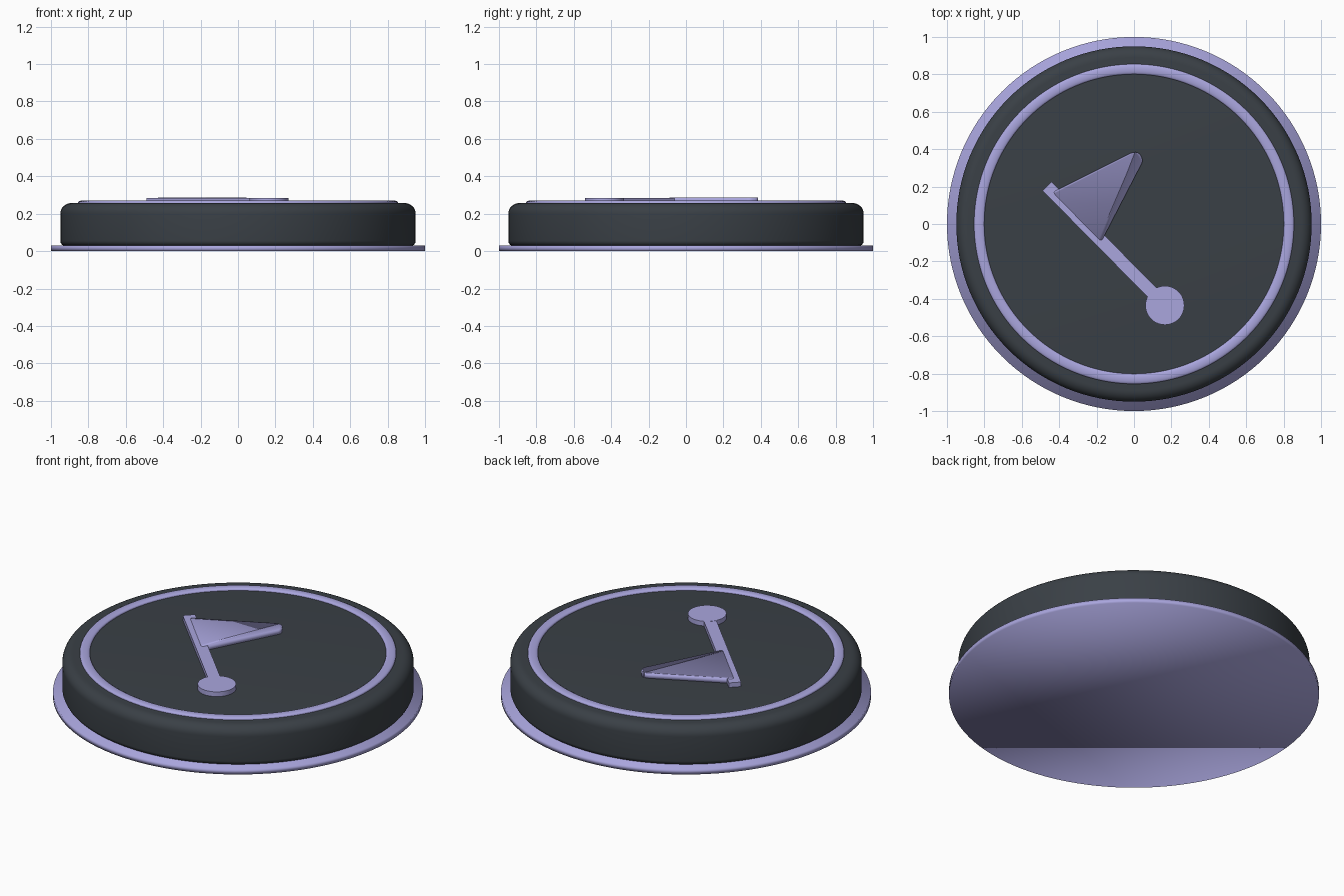
import bpy, math
from mathutils import Vector

cube = bpy.data.objects.get("Cube")
if cube:
    bpy.data.objects.remove(cube)


def material(name, rgb):
    m = bpy.data.materials.new(name)
    m.use_nodes = True
    m.diffuse_color = (*rgb, 1)
    m.node_tree.nodes["Principled BSDF"].inputs["Base Color"].default_value = (*rgb, 1)
    return m


LAVENDER = material("lavender", (0.40, 0.38, 0.73))
CHARCOAL = material("charcoal", (0.042, 0.051, 0.061))


def add_mesh(name, verts, faces, mat):
    me = bpy.data.meshes.new(name)
    me.from_pydata(verts, [], faces)
    me.materials.append(mat)
    ob = bpy.data.objects.new(name, me)
    bpy.context.collection.objects.link(ob)
    return ob


def smooth(ob, angle=None):
    bpy.ops.object.select_all(action='DESELECT')
    ob.select_set(True)
    bpy.context.view_layer.objects.active = ob
    if angle is None:
        bpy.ops.object.shade_smooth()
    else:
        bpy.ops.object.shade_smooth_by_angle(angle=math.radians(angle))


def prism(name, outline, z0, z1, mat):
    """Extrude a counter-clockwise outline from z0 to z1."""
    n = len(outline)
    verts = [(x, y, z) for z in (z0, z1) for x, y in outline]
    faces = [tuple(reversed(range(n))), tuple(range(n, 2 * n))]
    faces += [(i, (i + 1) % n, n + (i + 1) % n, n + i) for i in range(n)]
    return add_mesh(name, verts, faces, mat)


def circle(r, n, cx=0, cy=0):
    return [(cx + r * math.cos(math.tau * i / n), cy + r * math.sin(math.tau * i / n))
            for i in range(n)]


def lathe(name, profile, mat, closed=False, n=128):
    """Spin an (r, z) profile; open profiles get flat caps."""
    k = len(profile)
    verts = [(x, y, z) for r, z in profile for x, y in circle(r, n)]
    faces = []
    for j in range(k if closed else k - 1):
        a, b = j * n, (j + 1) % k * n
        faces += [(a + i, a + (i + 1) % n, b + (i + 1) % n, b + i) for i in range(n)]
    if not closed:
        faces += [tuple(reversed(range(n))), tuple(range((k - 1) * n, k * n))]
    return add_mesh(name, verts, faces, mat)


def arc(cx, cz, rx, rz, start, end, steps=8):
    angles = [math.radians(start + (end - start) * i / steps) for i in range(steps + 1)]
    return [(cx + rx * math.cos(a), cz + rz * math.sin(a)) for a in angles]


# Thin base flange, softly shaded across its edge
smooth(lathe("base_flange", [(1, 0), (1, 0.03)], LAVENDER))

# Round body with soft rims
body = arc(0.915, 0.055, 0.035, 0.03, -90, 0) + arc(0.89, 0.2, 0.06, 0.057, 0, 90)
smooth(lathe("body", body, CHARCOAL), 40)

# Raised ring on the top
ring = [(0.855, 0.24)] + arc(0.828, 0.262, 0.027, 0.009, 0, 180) + [(0.801, 0.24)]
smooth(lathe("top_ring", ring, LAVENDER, closed=True), 60)

# Flag pole, running diagonally down to its round foot
top, foot = Vector((-0.465, 0.202)), Vector((0.165, -0.435))
side = Vector((1, 1)).normalized() * 0.034
pole = [top + side, top - side, foot - side, foot + side]
smooth(prism("pole", [tuple(p) for p in pole], 0.25, 0.284, LAVENDER), 30)
smooth(prism("pole_foot", circle(0.104, 48, *foot), 0.25, 0.285, LAVENDER), 30)


def rounded(corners, radius, steps=4):
    """Round every corner of a polygon with a quadratic curve."""
    pts = []
    for i, c in enumerate(corners):
        p, q = corners[i - 1], corners[(i + 1) % len(corners)]
        a, b = c + (p - c).normalized() * radius, c + (q - c).normalized() * radius
        for s in range(steps + 1):
            t = s / steps
            pts.append(tuple(a * (1 - t) ** 2 + c * 2 * t * (1 - t) + b * t * t))
    return pts


# Pennant with rounded corners
pennant = [Vector(p) for p in ((-0.435, 0.17), (-0.175, -0.095), (0.05, 0.34),
                               (0.025, 0.385), (-0.01, 0.383))]
smooth(prism("pennant", rounded(pennant, 0.02), 0.25, 0.287, LAVENDER))
